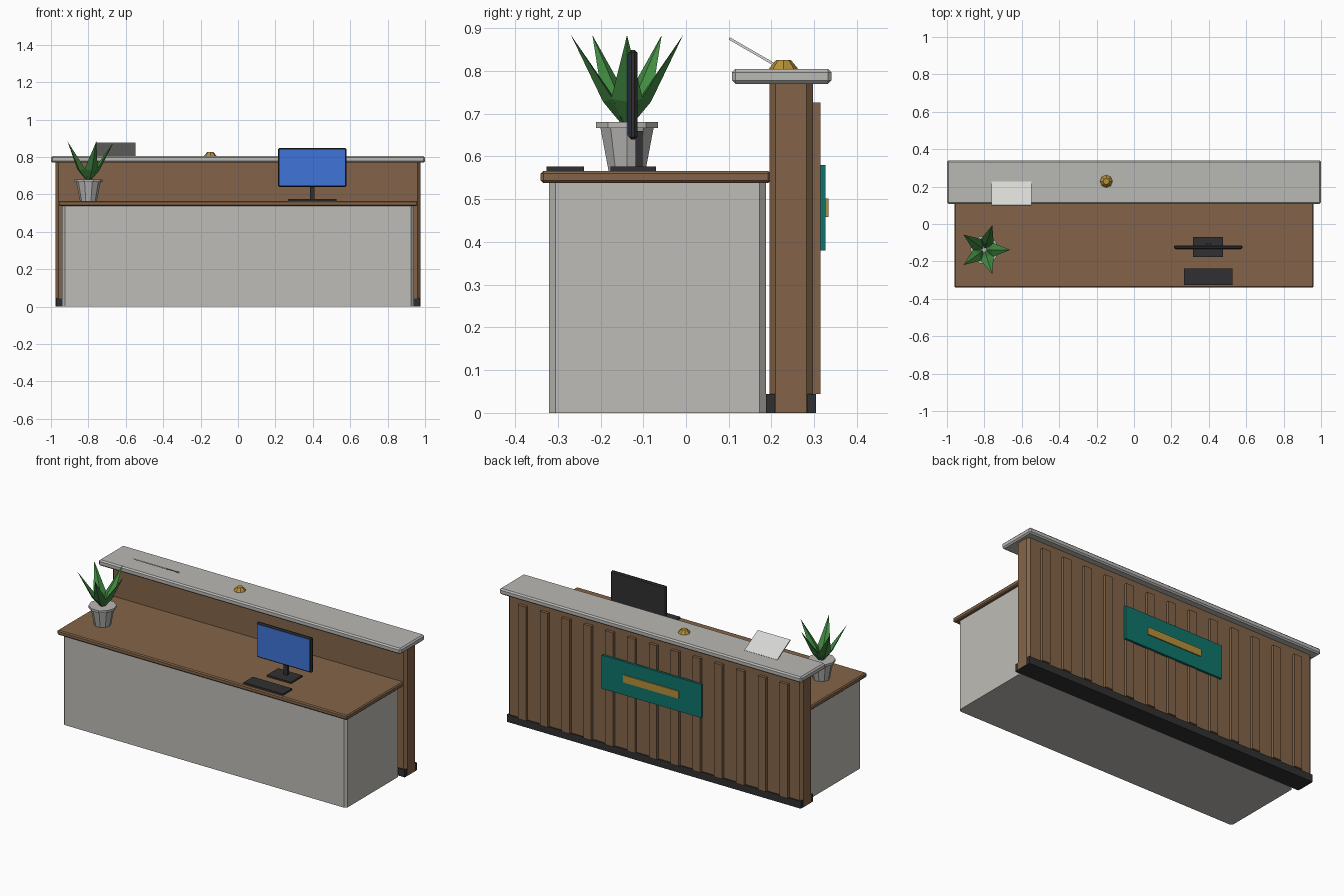
import bpy, bmesh, math
from mathutils import Matrix, Vector

if "Cube" in bpy.data.objects:
    bpy.data.objects.remove(bpy.data.objects["Cube"])


def material(name, r, g, b):
    lin = [((c / 255 + 0.055) / 1.055) ** 2.4 for c in (r, g, b)]
    m = bpy.data.materials.new(name)
    m.diffuse_color = (*lin, 1)
    m.use_nodes = True
    m.node_tree.nodes["Principled BSDF"].inputs["Base Color"].default_value = m.diffuse_color
    return m


WOOD = material("brown wood", 131, 100, 72)
CABINET = material("warm grey laminate", 190, 188, 183)
STONE = material("grey stone", 185, 184, 181)
DARK = material("charcoal", 48, 48, 50)
TEAL = material("teal", 16, 116, 108)
GOLD = material("brass", 182, 144, 58)
BLUE = material("screen blue", 64, 116, 215)
GREEN = material("leaf green", 66, 138, 66)
PAPER = material("off white", 214, 214, 211)


def finish(name, bm, mat):
    bmesh.ops.recalc_face_normals(bm, faces=bm.faces)
    me = bpy.data.meshes.new(name)
    bm.to_mesh(me)
    bm.free()
    me.materials.append(mat)
    ob = bpy.data.objects.new(name, me)
    bpy.context.collection.objects.link(ob)
    return ob


def box(name, mat, x, y, z, bevel=0, vertical_only=False):
    """Box from (min, max) ranges, with optional chamfered edges."""
    bm = bmesh.new()
    bmesh.ops.create_cube(bm, size=1)
    for v in bm.verts:
        v.co = [(a + b) / 2 + c * (b - a) for (a, b), c in zip((x, y, z), v.co)]
    if bevel:
        edges = [e for e in bm.edges if not vertical_only
                 or abs(e.verts[0].co.z - e.verts[1].co.z) > 1e-4]
        bmesh.ops.bevel(bm, geom=edges, offset=bevel, segments=1, affect='EDGES')
    return finish(name, bm, mat)


def lathe(name, mat, centre, profile, sides):
    """Closed faceted solid from (radius, height) rings."""
    bm = bmesh.new()
    rings = [[bm.verts.new((centre[0] + r * math.cos(2 * math.pi * i / sides),
                            centre[1] + r * math.sin(2 * math.pi * i / sides), z))
              for i in range(sides)] for r, z in profile]
    for a, b in zip(rings, rings[1:]):
        for i in range(sides):
            j = (i + 1) % sides
            bm.faces.new((a[i], a[j], b[j], b[i]))
    bm.faces.new(rings[0])
    bm.faces.new(rings[-1])
    return finish(name, bm, mat)


# Desk body
box("cabinet", CABINET, (-0.94, 0.94), (-0.32, 0.187), (0, 0.54), 0.015, True)
box("worktop", WOOD, (-0.96, 0.96), (-0.34, 0.198), (0.538, 0.566), 0.006)

# Tall customer-side wall with plinth and raised counter
box("back_wall", WOOD, (-0.975, 0.975), (0.195, 0.297), (0.001, 0.772), 0.015, True)
box("plinth", DARK, (-0.973, 0.973), (0.187, 0.304), (0, 0.044))
box("counter_top", STONE, (-1, 1), (0.108, 0.34), (0.77, 0.805), 0.008)

# Vertical slats along the wall
for i in range(13):
    c = -0.866 + i * 1.732 / 12
    box(f"slat_{i + 1}", WOOD, (c - 0.026, c + 0.026), (0.29, 0.315), (0.044, 0.726))

# Blank sign panel with brass bar
box("sign_panel", TEAL, (-0.33, 0.33), (0.313, 0.327), (0.38, 0.58))
box("sign_bar", GOLD, (-0.183, 0.183), (0.325, 0.333), (0.458, 0.502))

# Monitor and keyboard
box("monitor_body", DARK, (0.214, 0.58), (-0.134, -0.114), (0.64, 0.849), 0.006)
box("monitor_screen", BLUE, (0.223, 0.571), (-0.137, -0.132), (0.649, 0.84))
box("monitor_pole", DARK, (0.384, 0.41), (-0.118, -0.102), (0.57, 0.66))
box("monitor_base", DARK, (0.315, 0.475), (-0.177, -0.07), (0.564, 0.576))
box("keyboard", DARK, (0.266, 0.526), (-0.327, -0.239), (0.564, 0.576))

# Service bell
lathe("bell", GOLD, (-0.148, 0.228), [(0.035, 0.80), (0.033, 0.807), (0.017, 0.826)], 8)

# Tilted sheet on the counter
sheet = box("leaflet", PAPER, (-0.108, 0.108), (-0.0725, 0.0725), (-0.003, 0.003))
sheet.data.transform(Matrix.Translation((-0.655, 0.164, 0.84))
                     @ Matrix.Rotation(math.radians(-30), 4, 'X'))

# Plant pot with rim
POT = (-0.8, -0.138)
lathe("pot", STONE, POT, [(0.045, 0.564), (0.066, 0.67)], 10)
lathe("pot_rim", STONE, POT, [(0.076, 0.667), (0.076, 0.681)], 10)

# Five pointed leaves: stretched four-sided diamonds leaning outwards
for i in range(5):
    bm = bmesh.new()
    base, tip = Vector((0.004, 0, 0.665)), Vector((0.138, 0, 0.884))
    axis = (tip - base).normalized()
    mid = base.lerp(tip, 0.32)
    out = axis.cross(Vector((0, 1, 0))) * 0.014
    side = Vector((0, 0.037, 0))
    b, t = bm.verts.new(base), bm.verts.new(tip)
    ring = [bm.verts.new(mid + d) for d in (out, side, -out, -side)]
    for k in range(4):
        bm.faces.new((b, ring[k], ring[(k + 1) % 4]))
        bm.faces.new((t, ring[(k + 1) % 4], ring[k]))
    bm.transform(Matrix.Translation((*POT, 0)) @ Matrix.Rotation(i * math.tau / 5, 4, 'Z'))
    finish(f"leaf_{i + 1}", bm, GREEN)
